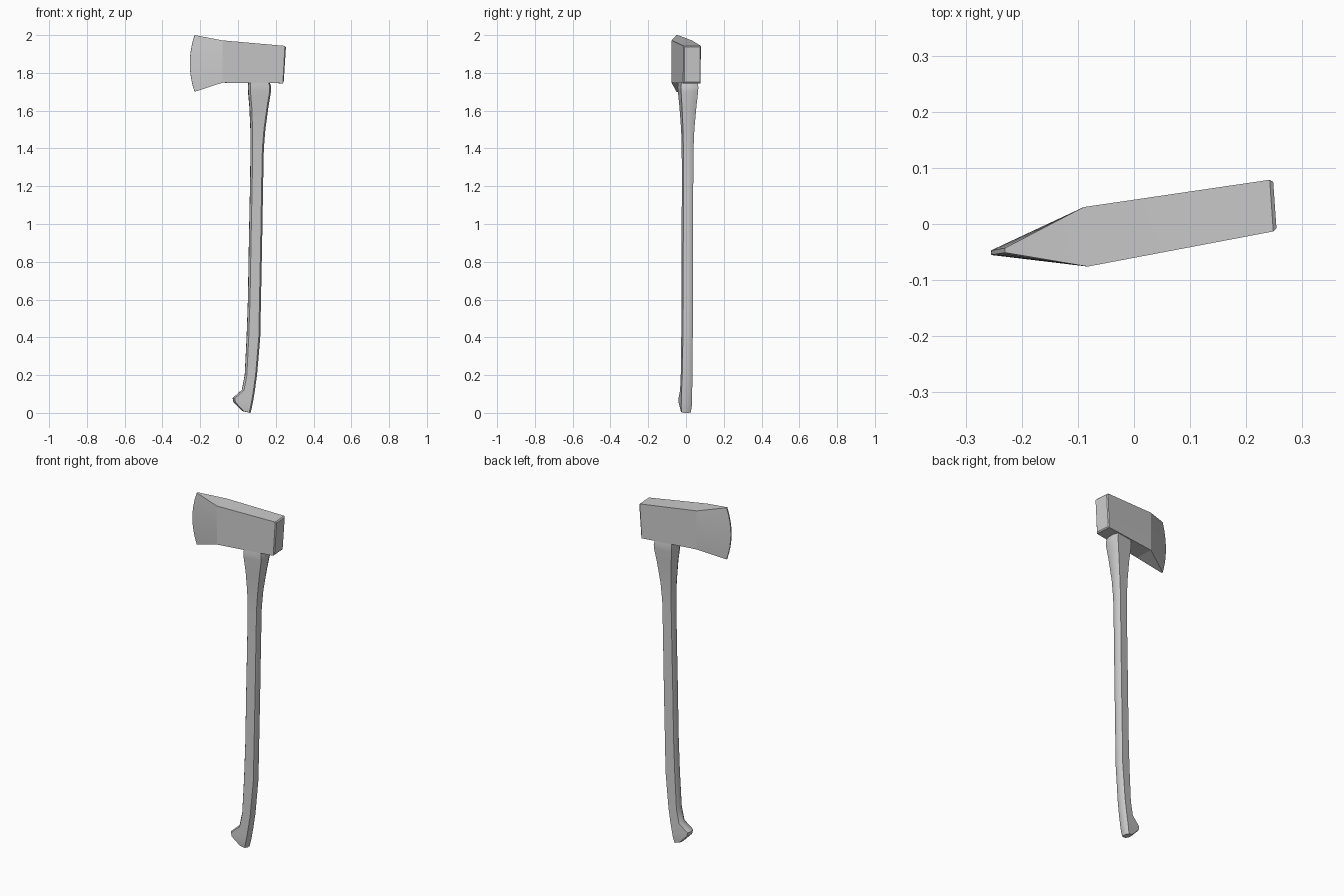
import bpy, bmesh, math

cube = bpy.data.objects.get("Cube")
if cube:
    bpy.data.objects.remove(cube, do_unlink=True)

# One plain grey for everything
grey = bpy.data.materials.new("plain_grey")
grey.use_nodes = True
colour = (0.6, 0.6, 0.6, 1.0)
grey.diffuse_color = colour
grey.node_tree.nodes["Principled BSDF"].inputs["Base Color"].default_value = colour


def turned(u, v, z):
    """Place a point given along (u) and across (v) the axe, turned slightly in plan."""
    return (u - 0.07 * v, 0.168 * (u - 0.05) + v, z)


def loft(name, rings, angle):
    """Skin a list of equal rings, close both ends with strips, and shade."""
    bm = bmesh.new()
    loops = [[bm.verts.new(turned(*p)) for p in ring] for ring in rings]
    n = len(loops[0])
    for a, b in zip(loops, loops[1:]):
        for i in range(n):
            j = (i + 1) % n
            bm.faces.new((a[i], a[j], b[j], b[i]))
    for end in (loops[0], loops[-1]):
        for i in range(n // 2 - 1):
            bm.faces.new((end[i], end[i + 1], end[n - 2 - i], end[n - 1 - i]))
    bmesh.ops.recalc_face_normals(bm, faces=bm.faces)
    mesh = bpy.data.meshes.new(name)
    bm.to_mesh(mesh)
    bm.free()
    mesh.materials.append(grey)
    obj = bpy.data.objects.new(name, mesh)
    bpy.context.collection.objects.link(obj)
    bpy.ops.object.select_all(action="DESELECT")
    obj.select_set(True)
    bpy.context.view_layer.objects.active = obj
    bpy.ops.object.shade_smooth_by_angle(angle=math.radians(angle))
    return obj


# Axe head: cutting edge, shoulder, back, and a small chamfer behind
def head_ring(u_low, u_high, z_low, z_high, half, bulge=0.0, steps=8):
    side = []
    for i in range(steps + 1):
        t = i / steps
        u = u_low + (u_high - u_low) * t - bulge * (1 - (2 * t - 1) ** 2)
        side.append((u, z_low + (z_high - z_low) * t))
    return [(u, half, z) for u, z in side] + [(u, -half, z) for u, z in reversed(side)]


loft("axe_head", [
    head_ring(-0.230, -0.230, 1.700, 2.000, 0.004, bulge=0.025),
    head_ring(-0.086, -0.086, 1.748, 1.972, 0.053),
    head_ring(0.234, 0.245, 1.745, 1.943, 0.046),
    head_ring(0.239, 0.251, 1.751, 1.937, 0.041),
], 12)


# Handle: each row is the cutting-side point, the rear point and half thickness
def handle_ring(ul, zl, ur, zr, half):
    def at(dist, v):
        t = dist / math.hypot(ur - ul, zr - zl)
        return (ul + (ur - ul) * t, v, zl + (zr - zl) * t)
    width = math.hypot(ur - ul, zr - zl)
    near, far, flat = 0.009, width - 0.009, half * 0.4
    front = [at(0, -flat), at(near, -half), at(far, -half), at(width, -flat)]
    return front + [(u, -v, z) for u, v, z in reversed(front)]


handle_rows = [
    (0.022, 0.010, 0.066, 0.000, 0.024),
    (-0.024, 0.058, 0.073, 0.030, 0.028),
    (-0.028, 0.078, 0.078, 0.055, 0.028),
    (0.021, 0.122, 0.088, 0.115, 0.028),
    (0.036, 0.200, 0.100, 0.200, 0.027),
    (0.046, 0.400, 0.117, 0.400, 0.026),
    (0.053, 0.600, 0.121, 0.600, 0.026),
    (0.058, 0.900, 0.127, 0.900, 0.026),
    (0.064, 1.200, 0.132, 1.200, 0.026),
    (0.067, 1.400, 0.136, 1.400, 0.027),
    (0.066, 1.500, 0.144, 1.500, 0.030),
    (0.061, 1.620, 0.160, 1.620, 0.038),
    (0.054, 1.700, 0.173, 1.700, 0.045),
    (0.053, 1.725, 0.174, 1.725, 0.046),
    (0.055, 1.755, 0.166, 1.755, 0.042),
]
loft("handle", [handle_ring(*row) for row in handle_rows], 35)
